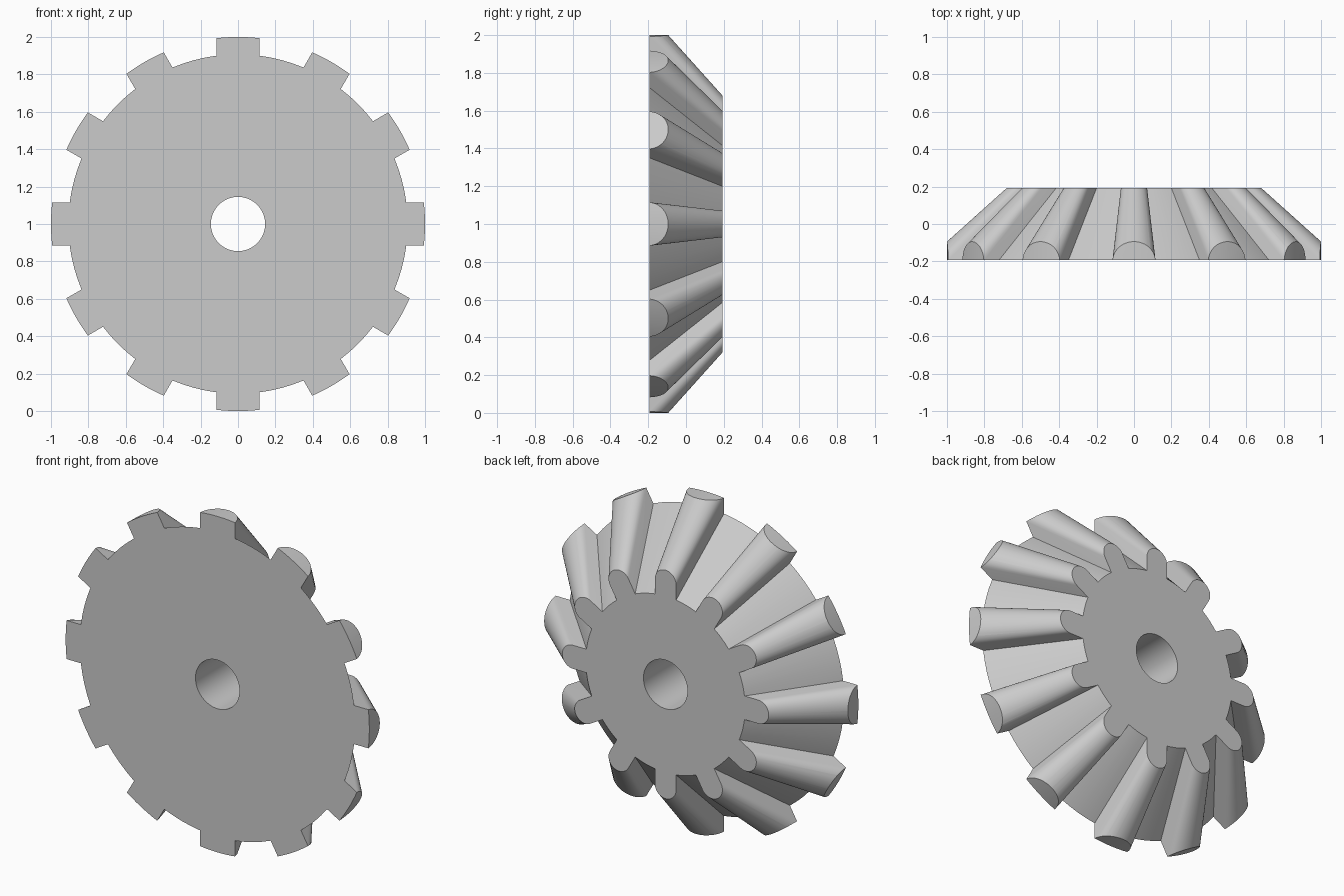
import bpy, bmesh
from math import pi, sin, cos, radians
from mathutils import Matrix, Vector

old = bpy.data.objects.get("Cube")
if old:
    bpy.data.objects.remove(old, do_unlink=True)

TEETH = 12
HALF = 0.193          # half the gear thickness
OVER = 0.02           # overshoot trimmed away by the blank
CENTRE = Vector((0, 0, 1))

steel = bpy.data.materials.new("light grey")
steel.use_nodes = True
steel.diffuse_color = (0.6, 0.6, 0.6, 1)
steel.node_tree.nodes["Principled BSDF"].inputs["Base Color"].default_value = (0.6, 0.6, 0.6, 1)


def taper(front, back, y):
    """Value at depth y of a straight taper from the front face to the back face."""
    return front + (back - front) * (y + HALF) / (2 * HALF)


def make_object(name, bm):
    bmesh.ops.recalc_face_normals(bm, faces=bm.faces)
    mesh = bpy.data.meshes.new(name)
    bm.to_mesh(mesh)
    bm.free()
    mesh.materials.append(steel)
    obj = bpy.data.objects.new(name, mesh)
    obj.location = CENTRE
    bpy.context.collection.objects.link(obj)
    return obj


def frustum(name, r_front, r_back, y0, y1, sides=96):
    """Round solid along the y axis."""
    bm = bmesh.new()
    bmesh.ops.create_cone(bm, cap_ends=True, segments=sides, radius1=r_front,
                          radius2=r_back, depth=y1 - y0)
    bm.transform(Matrix.Translation((0, (y0 + y1) / 2, 0)) @ Matrix.Rotation(-pi / 2, 4, "X"))
    return make_object(name, bm)


def tooth_section(y):
    """Slot-shaped tooth outline, pointing up, at depth y."""
    w = taper(0.115, 0.07, y)
    tip = taper(1.11, 0.68, y)
    foot = taper(0.7, 0.4, y)
    arc = [(w * cos(pi * i / 20), tip - w + w * sin(pi * i / 20)) for i in range(21)]
    return [Vector((x, y, z)) for x, z in [(w, foot)] + arc + [(-w, foot)]]


def make_teeth():
    bm = bmesh.new()
    for k in range(TEETH):
        turn = Matrix.Rotation(2 * pi * k / TEETH, 3, "Y")
        a, b = [[bm.verts.new(turn @ p) for p in tooth_section(y)]
                for y in (-HALF - OVER, HALF + OVER)]
        n = len(a)
        for i in range(n):
            j = (i + 1) % n
            bm.faces.new((a[i], a[j], b[j], b[i]))
        bm.faces.new(a)
        bm.faces.new(b)
    return make_object("gear_teeth", bm)


def combine(target, tool, operation):
    mod = target.modifiers.new(operation.lower(), "BOOLEAN")
    mod.operation = operation
    mod.solver = "EXACT"
    mod.object = tool
    bpy.context.view_layer.objects.active = target
    bpy.ops.object.modifier_apply(modifier=mod.name)
    bpy.data.objects.remove(tool, do_unlink=True)


# Conical body
y0, y1 = -HALF - OVER, HALF + OVER
gear = frustum("bevel_gear", taper(0.907, 0.525, y0), taper(0.907, 0.525, y1), y0, y1)

# Rounded tapering teeth, trimmed to the round blank
combine(gear, make_teeth(), "UNION")
combine(gear, frustum("blank", 1, 1, -HALF, HALF, 144), "INTERSECT")

# Shaft hole
combine(gear, frustum("shaft_hole", 0.145, 0.145, -1, 1, 64), "DIFFERENCE")

# Smooth curved surfaces, crisp edges
bpy.ops.object.select_all(action="DESELECT")
gear.select_set(True)
bpy.context.view_layer.objects.active = gear
bpy.ops.object.shade_smooth_by_angle(angle=radians(25))
